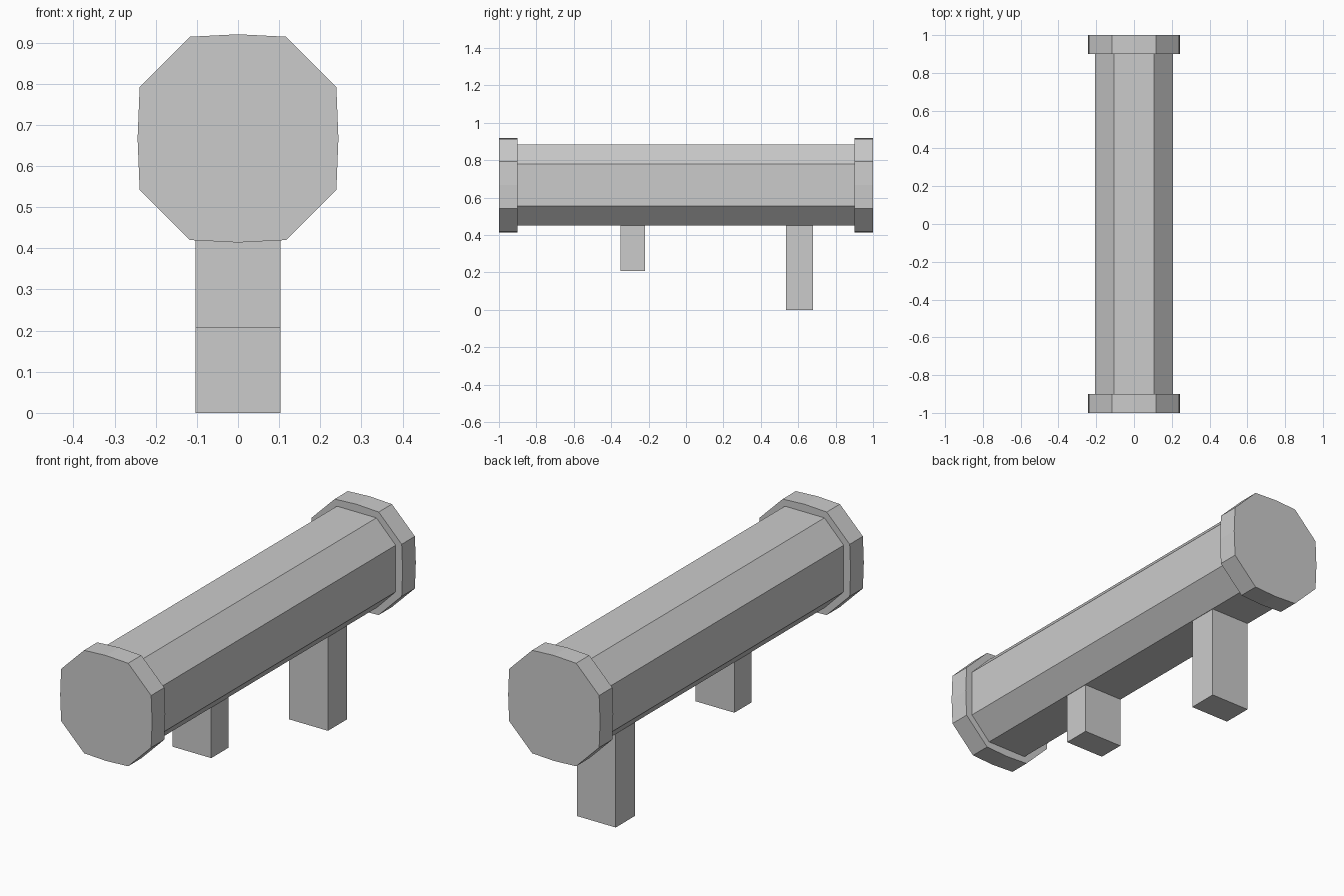
import bpy, bmesh

if "Cube" in bpy.data.objects:
    bpy.data.objects.remove(bpy.data.objects["Cube"])

CENTRE_Z = 0.667


def prism(name, profile, y0, y1):
    """Extrude a closed x/z profile along y."""
    bm = bmesh.new()
    face = bm.faces.new([bm.verts.new((x, y0, z)) for x, z in profile])
    ext = bmesh.ops.extrude_face_region(bm, geom=[face])
    for v in ext["geom"]:
        if isinstance(v, bmesh.types.BMVert):
            v.co.y = y1
    bmesh.ops.recalc_face_normals(bm, faces=bm.faces[:])
    mesh = bpy.data.meshes.new(name)
    bm.to_mesh(mesh)
    bm.free()
    obj = bpy.data.objects.new(name, mesh)
    bpy.context.collection.objects.link(obj)
    return obj


def ring(quarter):
    """Mirror a top-right quarter outline into a full closed outline."""
    right = quarter + [(x, -z) for x, z in reversed(quarter) if z > 0]
    left = [(-x, z) for x, z in reversed(right) if x > 0]
    return [(x, CENTRE_Z + z) for x, z in right + left]


# Eight-sided tube
prism("tube", ring([(0.105, 0.216), (0.207, 0.112)]), -0.9, 0.9)

# Wider end caps with slightly bowed sides
cap = ring([(0, 0.253), (0.117, 0.247), (0.239, 0.125), (0.244, 0)])
prism("front_cap", cap, -1.0, -0.9)
prism("back_cap", cap, 0.9, 1.0)

# Short front mount and long back mount
for name, y0, y1, z0 in (("front_mount", -0.35, -0.22, 0.207),
                         ("back_mount", 0.535, 0.68, 0.0)):
    prism(name, [(-0.103, z0), (0.103, z0), (0.103, 0.455), (-0.103, 0.455)], y0, y1)
